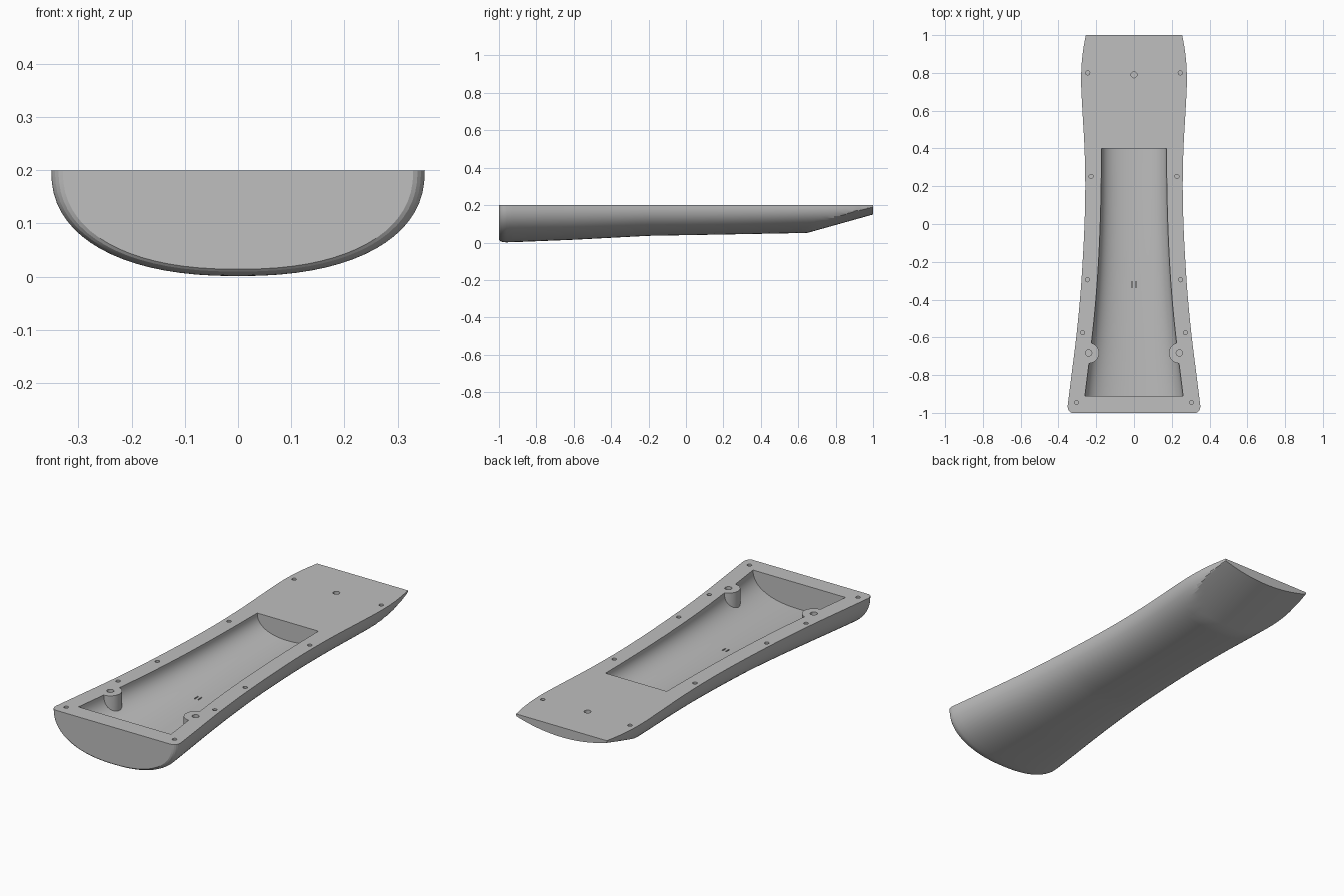
import bpy, bmesh, math

cube = bpy.data.objects.get("Cube")
if cube:
    bpy.data.objects.remove(cube)

TOP = 0.2
STEPS = 36

grey = bpy.data.materials.new("plain grey")
grey.use_nodes = True
colour = (0.52, 0.52, 0.52, 1)
grey.diffuse_color = colour
grey.node_tree.nodes["Principled BSDF"].inputs["Base Color"].default_value = colour


def curve(keys, y, smooth=True):
    """Value at y on a curve through (y, value) keys."""
    i = max(0, min(len(keys) - 2, sum(k[0] <= y for k in keys) - 1))
    (y0, a), (y1, b) = keys[i], keys[i + 1]
    t = (y - y0) / (y1 - y0)
    if not smooth:
        return a + (b - a) * t

    def slope(j):
        p, q = keys[max(j - 1, 0)], keys[min(j + 1, len(keys) - 1)]
        return (q[1] - p[1]) / (q[0] - p[0]) * (y1 - y0)
    return ((2*t**3 - 3*t**2 + 1) * a + (t**3 - 2*t**2 + t) * slope(i)
            + (3*t**2 - 2*t**3) * b + (t**3 - t**2) * slope(i + 1))


def add_mesh(name, bm):
    bmesh.ops.recalc_face_normals(bm, faces=bm.faces)
    mesh = bpy.data.meshes.new(name)
    bm.to_mesh(mesh)
    bm.free()
    mesh.materials.append(grey)
    ob = bpy.data.objects.new(name, mesh)
    bpy.context.collection.objects.link(ob)
    return ob


def loft(name, stations, section, cap=0.0):
    """Skin half-round sections along y; cap raises the flat top."""
    bm = bmesh.new()
    rings = []
    for y in stations:
        pts = section(y)
        if cap:
            pts = [(pts[0][0], TOP + cap)] + pts + [(pts[-1][0], TOP + cap)]
        rings.append([bm.verts.new((x, y, z)) for x, z in pts])
    n = len(rings[0])
    for a, b in zip(rings, rings[1:]):
        for i in range(n):
            j = (i + 1) % n
            bm.faces.new((a[i], a[j], b[j], b[i]))
    bm.faces.new(rings[0])
    bm.faces.new(rings[-1])
    return add_mesh(name, bm)


def cylinder(name, x, y, radius, z0, z1, sides=24):
    bm = bmesh.new()
    bmesh.ops.create_cone(bm, cap_ends=True, segments=sides, radius1=radius,
                          radius2=radius, depth=z1 - z0)
    bmesh.ops.translate(bm, verts=bm.verts, vec=(x, y, (z0 + z1) / 2))
    return add_mesh(name, bm)


def cut(target, cutter):
    mod = target.modifiers.new("cut", "BOOLEAN")
    mod.operation, mod.solver, mod.object = "DIFFERENCE", "EXACT", cutter
    bpy.context.view_layer.objects.active = target
    bpy.ops.object.modifier_apply(modifier=mod.name)
    bpy.data.objects.remove(cutter)


def half_round(w, floor):
    """Rounded-box half section of half width w, down to floor."""
    pts = []
    for i in range(STEPS + 1):
        a = math.pi * i / STEPS
        c, s = math.cos(a), max(math.sin(a), 0)
        x = math.copysign(abs(c) ** .87, c) * w
        pts.append((x, TOP - s ** .87 * (TOP - floor)))
    return pts


# Outer shell: bowed sides, round belly, tail sliced off by a shallow arc
WIDTH = [(-1, .356), (-.8, .331), (-.6, .306), (-.4, .286), (-.2, .272), (0, .262),
         (.2, .258), (.4, .262), (.6, .273), (.75, .28), (.85, .277), (.93, .268), (1, .255)]
BELLY = [(-1, 0), (-.9, .003), (-.6, .015), (-.2, .036), (.2, .043), (1, .058)]
ROUND = .041


def shell_section(y):
    w, b = curve(WIDTH, y), curve(BELLY, y, False)
    if y < ROUND - 1:                             # rounded front edge
        s = (ROUND - 1 - y) / ROUND * math.sin(math.radians(75))
        inset = 1 - math.sqrt(1 - s * s)
        w, b = w - .036 * inset, b + .019 * inset
    slice_z = .15 - .28 * (1 - y)
    return [(x, min(TOP, max(z, slice_z + .6 * x * x))) for x, z in half_round(w, b)]


front = [ROUND - 1 - ROUND * math.sin(math.radians(a)) / math.sin(math.radians(75))
         for a in (75, 60, 45, 30, 15, 0)]
straight = [-.925 + .035 * i for i in range(56)]
body = loft("lower_shell", front + straight, shell_section)

# Long hollow, wider and deeper toward the front
HOLLOW = [(-.91, .26), (-.6, .222), (-.4, .202), (-.2, .188), (0, .179), (.2, .174), (.4, .172)]
FLOOR = [(-.91, .07), (-.2, .092), (.4, .105)]
hollow = loft("hollow_cutter", [-.91 + 1.31 * i / 30 for i in range(31)],
              lambda y: half_round(curve(HOLLOW, y), curve(FLOOR, y)), .05)

# Screw posts are left standing in the hollow
for side in (-1, 1):
    cut(hollow, cylinder("post_cutter", side * .24, -.683, .055, -.1, .4, 32))
cut(body, hollow)

# Blind screw holes: rim pairs, posts, tail
for y, x, r, depth in [(-.945, .305, .011, .05), (-.575, .272, .011, .05),
                       (-.295, .247, .011, .04), (.252, .227, .011, .04),
                       (.8, .245, .011, .035), (-.683, .24, .017, .08)]:
    for side in (-1, 1):
        cut(body, cylinder("hole_cutter", side * x, y, r, TOP - depth, TOP + .05, 16))
cut(body, cylinder("hole_cutter", 0, .79, .016, TOP - .06, TOP + .05, 20))

# Pair of fine slots in the floor
for side in (-1, 1):
    bm = bmesh.new()
    bmesh.ops.create_cube(bm, size=1)
    bmesh.ops.scale(bm, verts=bm.verts, vec=(.006, .03, .03))
    bmesh.ops.translate(bm, verts=bm.verts, vec=(side * .01, -.32, .095))
    cut(body, add_mesh("slot_cutter", bm))

# Smooth curves, crisp rims
bpy.ops.object.select_all(action="DESELECT")
body.select_set(True)
bpy.context.view_layer.objects.active = body
bpy.ops.object.shade_smooth_by_angle(angle=math.radians(14))
